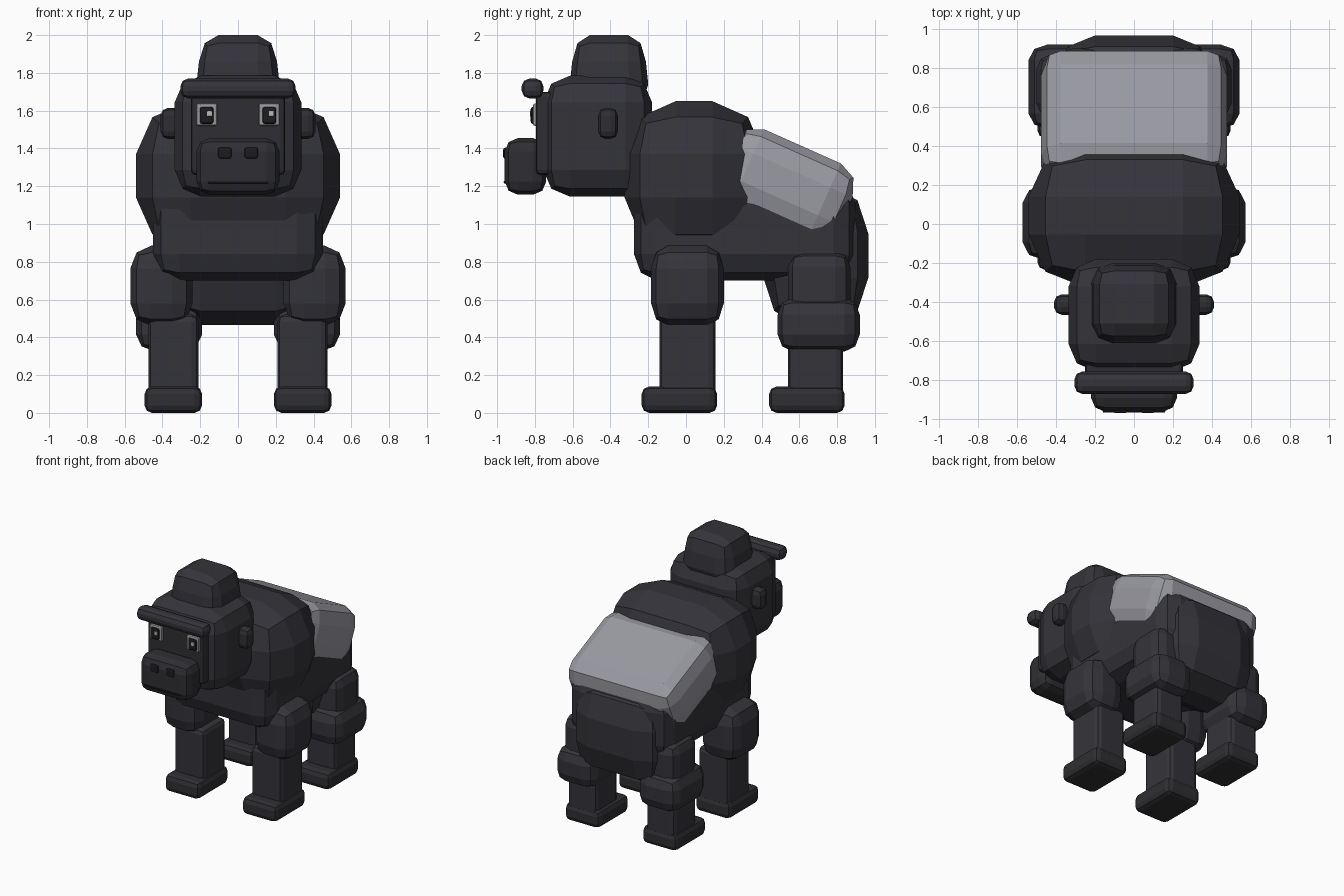
import bpy, bmesh, math
from mathutils import Matrix, Vector

cube = bpy.data.objects.get("Cube")
if cube:
    bpy.data.objects.remove(cube, do_unlink=True)


def material(name, rgb):
    m = bpy.data.materials.new(name)
    m.use_nodes = True
    m.diffuse_color = (*rgb, 1)
    m.node_tree.nodes["Principled BSDF"].inputs["Base Color"].default_value = (*rgb, 1)
    return m


FUR = material("charcoal fur", (0.034, 0.034, 0.042))
SKIN = material("dark skin", (0.028, 0.028, 0.033))
SILVER = material("silver fur", (0.32, 0.32, 0.36))
EYE = material("eye grey", (0.33, 0.33, 0.34))
PUPIL = material("pupil black", (0.012, 0.012, 0.014))
GLINT = material("eye glint", (0.5, 0.5, 0.5))


def block(name, x, y, z, bevel, mat=FUR, taper=1.0, tilt=0.0):
    """Faceted rounded box spanning the given ranges; bevel is a size or one per axis."""
    if not isinstance(bevel, tuple):
        bevel = (bevel,) * 3
    bm = bmesh.new()
    bmesh.ops.create_cube(bm, size=2)
    bmesh.ops.subdivide_edges(bm, edges=bm.edges[:], cuts=2, use_grid_fill=True)
    half = [(r[1] - r[0]) / 2 for r in (x, y, z)]
    centre = Vector([(r[1] + r[0]) / 2 for r in (x, y, z)])
    for v in bm.verts:
        outer = [abs(c) > 0.9 for c in v.co]
        pull = (0, 0, 0.3, 0.42)[sum(outer)]
        v.co = Vector([math.copysign(half[i] - bevel[i] * (pull if outer[i] else 1), v.co[i])
                       for i in range(3)])
        if v.co.z > 0:
            v.co.x *= taper
            v.co.y *= taper
    bmesh.ops.rotate(bm, verts=bm.verts[:], matrix=Matrix.Rotation(math.radians(tilt), 3, "X"))
    bmesh.ops.translate(bm, verts=bm.verts[:], vec=centre)
    bmesh.ops.recalc_face_normals(bm, faces=bm.faces[:])
    mesh = bpy.data.meshes.new(name)
    bm.to_mesh(mesh)
    bm.free()
    mesh.materials.append(mat)
    obj = bpy.data.objects.new(name, mesh)
    bpy.context.collection.objects.link(obj)


def pair(name, x, *args, **kw):
    """The same block on the left (+x) and the right (-x)."""
    block("left_" + name, x, *args, **kw)
    block("right_" + name, (-x[1], -x[0]), *args, **kw)


# Trunk
block("chest", (-0.54, 0.54), (-0.325, 0.41), (0.86, 1.65), (0.29, 0.27, 0.28))
block("belly", (-0.45, 0.45), (-0.275, 0.9), (0.7, 1.24), (0.14, 0.12, 0.14))
block("hips", (-0.4, 0.4), (0.41, 0.965), (0.465, 1.2), (0.2, 0.19, 0.25))
block("silver_back", (-0.475, 0.475), (0.175, 0.88), (0.99, 1.43), (0.1, 0.13, 0.14),
      SILVER, tilt=-24)

# Front limbs
pair("shoulder", (0.24, 0.57), (-0.185, 0.2), (0.46, 0.885), (0.11, 0.09, 0.12))
pair("forearm", (0.21, 0.475), (-0.14, 0.155), (0.09, 0.52), 0.035)
pair("hand", (0.19, 0.495), (-0.235, 0.165), (0, 0.14), 0.04, SKIN)

# Rear limbs
pair("thigh", (0.2, 0.5), (0.54, 0.87), (0.5, 0.855), 0.08)
pair("knee", (0.19, 0.54), (0.485, 0.92), (0.325, 0.61), (0.1, 0.08, 0.09))
pair("shin", (0.22, 0.475), (0.54, 0.83), (0.09, 0.42), 0.035)
pair("foot", (0.19, 0.495), (0.44, 0.84), (0, 0.14), 0.04, SKIN)

# Head
block("head", (-0.335, 0.335), (-0.755, -0.18), (1.145, 1.785), (0.14, 0.14, 0.14))
block("crest", (-0.22, 0.22), (-0.615, -0.2), (1.6, 2.0), (0.11, 0.1, 0.14), taper=0.94)
block("face", (-0.25, 0.25), (-0.795, -0.7), (1.26, 1.7), 0.025, SKIN)
block("brow", (-0.305, 0.305), (-0.87, -0.755), (1.665, 1.77), 0.04)
block("muzzle", (-0.22, 0.22), (-0.96, -0.74), (1.155, 1.455), 0.07, SKIN)
block("mouth", (-0.16, 0.16), (-0.965, -0.95), (1.215, 1.228), 0.004, PUPIL)
pair("nostril", (0.033, 0.107), (-0.968, -0.93), (1.345, 1.405), 0.012, PUPIL)
pair("ear", (0.29, 0.41), (-0.465, -0.36), (1.45, 1.615), 0.04, SKIN)

# Eyes
pair("eye", (0.11, 0.22), (-0.81, -0.78), (1.52, 1.638), 0.01, EYE)
pair("pupil", (0.13, 0.202), (-0.822, -0.8), (1.53, 1.62), 0.012, PUPIL)
for side, x in (("left", 0.176), ("right", -0.151)):
    block(side + "_glint", (x - 0.013, x + 0.013), (-0.827, -0.818), (1.57, 1.598), 0.003, GLINT)
